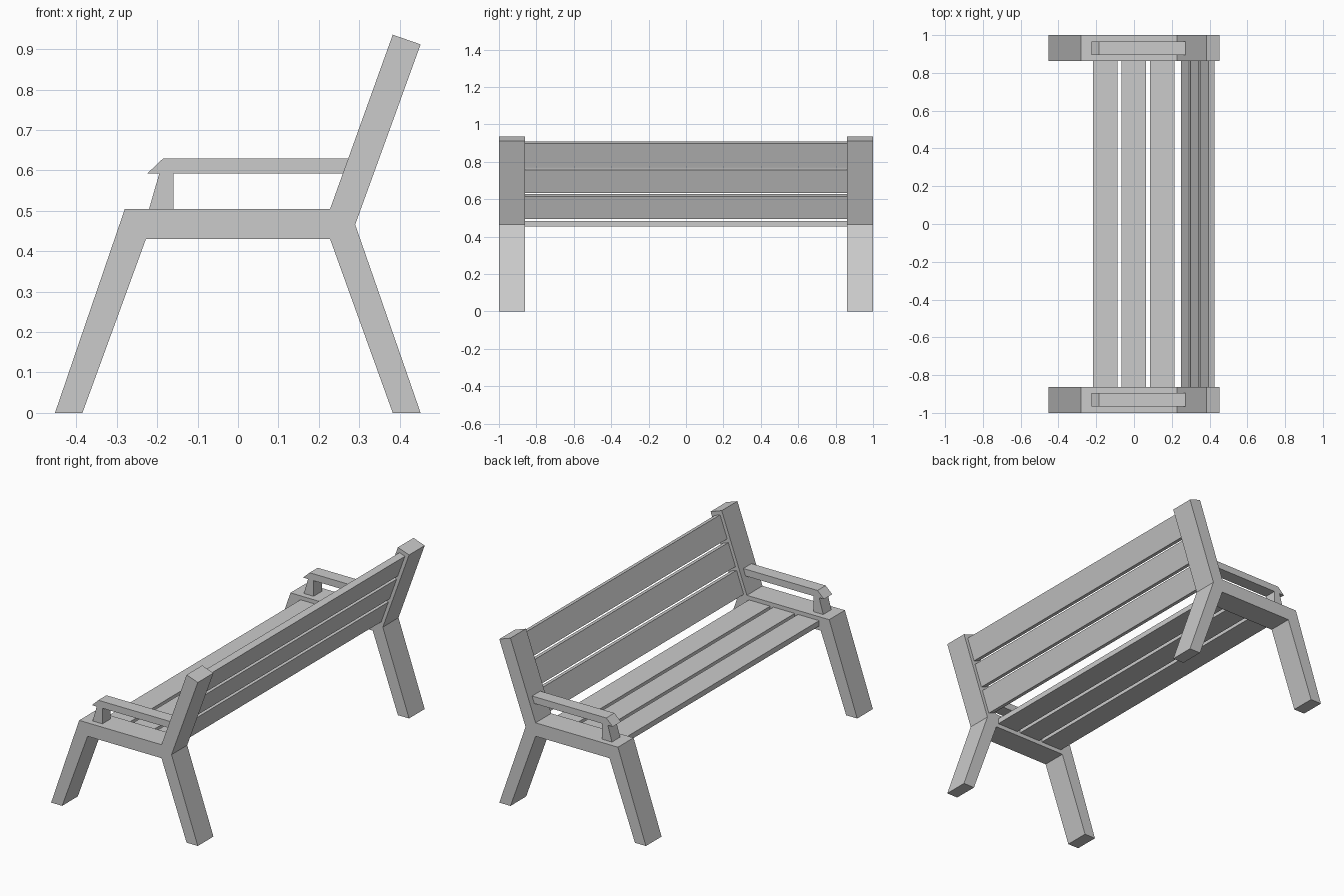
import bpy, bmesh
from mathutils import Vector

if "Cube" in bpy.data.objects:
    bpy.data.objects.remove(bpy.data.objects["Cube"])


def prism(name, profile, y0, y1):
    """Extrude an (x, z) outline along y from y0 to y1."""
    bm = bmesh.new()
    face = bm.faces.new([bm.verts.new((x, y0, z)) for x, z in profile])
    ext = bmesh.ops.extrude_face_region(bm, geom=[face])
    verts = [v for v in ext["geom"] if isinstance(v, bmesh.types.BMVert)]
    bmesh.ops.translate(bm, verts=verts, vec=(0, y1 - y0, 0))
    bmesh.ops.recalc_face_normals(bm, faces=bm.faces)
    mesh = bpy.data.meshes.new(name)
    bm.to_mesh(mesh)
    bm.free()
    obj = bpy.data.objects.new(name, mesh)
    bpy.context.collection.objects.link(obj)
    return obj


# Outlines seen from the bench end
FRAME = [(-0.453, 0), (-0.385, 0), (-0.228, 0.43), (0.228, 0.43), (0.383, 0),
         (0.452, 0), (0.29, 0.466), (0.452, 0.912), (0.383, 0.936),
         (0.228, 0.505), (-0.28, 0.505)]
ARM = [(-0.225, 0.592), (-0.185, 0.63), (0.275, 0.63), (0.261, 0.592)]
POST = [(-0.22, 0.505), (-0.16, 0.505), (-0.16, 0.592), (-0.195, 0.592)]

# End frames with armrests
for side, s in (("left", -1), ("right", 1)):
    prism(f"{side}_end_frame", FRAME, s * 0.862, s * 1.0)
    prism(f"{side}_armrest", ARM, s * 0.895, s * 0.967)
    prism(f"{side}_armrest_post", POST, s * 0.895, s * 0.967)

# Seat slats
for i in range(3):
    x = -0.218 + i * 0.151
    prism(f"seat_slat_{i + 1}", [(x, 0.453), (x + 0.131, 0.453),
          (x + 0.131, 0.483), (x, 0.483)], -0.862, 0.862)

# Leaning backrest slats
up = Vector((0.339, 0.941))
front = Vector((-0.941, 0.339)) * 0.035
for i in range(3):
    a = Vector((0.2805, 0.493)) + up * (i * 0.15)
    b = a + up * 0.13
    prism(f"back_slat_{i + 1}", [a, b, b + front, a + front], -0.862, 0.862)
